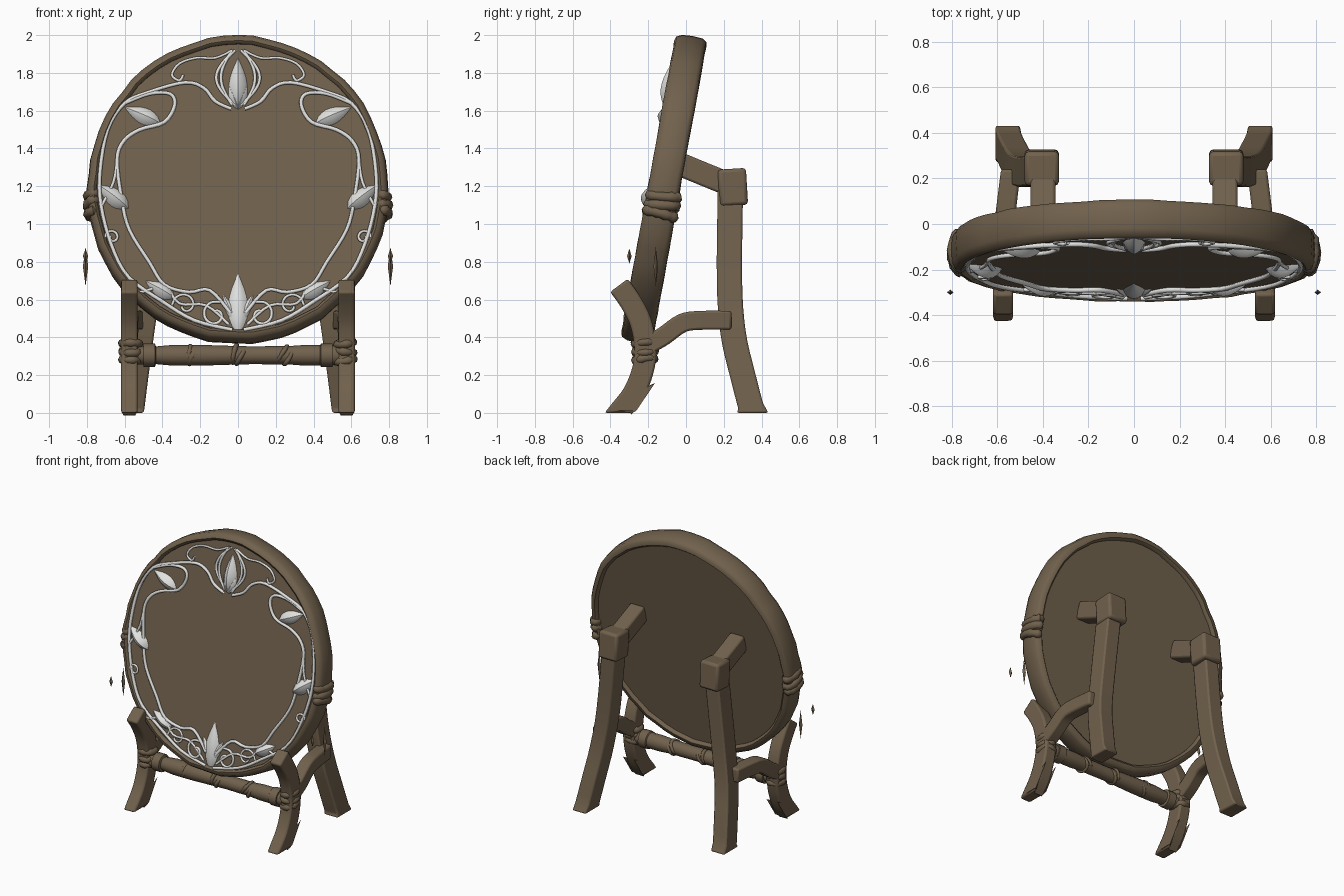
import bpy, bmesh, math, random
from mathutils import Vector, Matrix

random.seed(4)
cube = bpy.data.objects.get("Cube")
if cube:
    bpy.data.objects.remove(cube)


def material(name, rgb):
    m = bpy.data.materials.new(name)
    m.use_nodes = True
    m.diffuse_color = (*rgb, 1)
    m.node_tree.nodes["Principled BSDF"].inputs["Base Color"].default_value = (*rgb, 1)
    return m


BROWN = material("brown_wood", (0.165, 0.12, 0.073))
SILVER = material("pale_silver", (0.75, 0.75, 0.74))

# Frame of the tilted disc: local x across, z up the face, -y towards the front
DISC = Matrix.Translation((0, -0.112, 1.18)) @ Matrix.Rotation(-math.radians(10.3), 4, 'X')
ROUND = Matrix.Diagonal((0.968, 1, 1, 1))


def finish(name, bm, mat, matrix=Matrix(), bevel=0, angle=40):
    bmesh.ops.recalc_face_normals(bm, faces=bm.faces)
    me = bpy.data.meshes.new(name)
    bm.to_mesh(me)
    bm.free()
    me.transform(matrix)
    me.materials.append(mat)
    ob = bpy.data.objects.new(name, me)
    bpy.context.collection.objects.link(ob)
    if bevel:
        mod = ob.modifiers.new("soft_edges", 'BEVEL')
        mod.width, mod.segments, mod.limit_method = bevel, 2, 'ANGLE'
    bpy.ops.object.select_all(action='DESELECT')
    ob.select_set(True)
    bpy.context.view_layer.objects.active = ob
    bpy.ops.object.shade_smooth_by_angle(angle=math.radians(angle))


def bridge(bm, rings, loop=False):
    n = len(rings[0])
    for i in range(len(rings) if loop else len(rings) - 1):
        a, b = rings[i], rings[(i + 1) % len(rings)]
        for j in range(n):
            bm.faces.new((a[j], a[(j + 1) % n], b[(j + 1) % n], b[j]))
    if not loop:
        bm.faces.new(rings[0])
        bm.faces.new(rings[-1])


def spline(pts, steps=4):
    """Smooth path through the points."""
    pts = [Vector(p) for p in pts]
    out = []
    for i in range(len(pts) - 1):
        p0, p1, p2, p3 = pts[max(i - 1, 0)], pts[i], pts[i + 1], pts[min(i + 2, len(pts) - 1)]
        for k in range(steps):
            t = k / steps
            out.append(p1 + (p2 - p0) * t / 2 + (2 * p0 - 5 * p1 + 4 * p2 - p3) * t * t / 2
                       + (3 * p1 - p0 - 3 * p2 + p3) * t ** 3 / 2)
    return out + [pts[-1]]


def beam(name, pts, half_w, half_t):
    """Square timber following a path; a foot on the ground is cut level."""
    path = spline(pts)
    bm = bmesh.new()
    rings = []
    for i, p in enumerate(path):
        d = path[min(i + 1, len(path) - 1)] - path[max(i - 1, 0)]
        n = Vector((0, d.z, -d.y)).normalized() * half_t
        if abs(p.z) < 0.001:
            n = Vector((0, half_t * 1.25, 0))
        w = Vector((half_w, 0, 0))
        rings.append([bm.verts.new(p + q) for q in (w + n, w - n, -w - n, n - w)])
    bridge(bm, rings)
    finish(name, bm, BROWN, bevel=0.012)


def binding(name, matrix, rx, ry, height, count=3, minor=0.022):
    """Stacked, slightly crooked cord turns around a local z axis."""
    bm = bmesh.new()
    for c in range(count):
        z = (c / (count - 1) - 0.5) * (height - 2 * minor)
        tilt = Matrix.Rotation(random.uniform(-0.2, 0.2), 4, 'X') @ Matrix.Rotation(random.uniform(-0.2, 0.2), 4, 'Y')
        rings = []
        for i in range(20):
            a = math.tau * i / 20
            m = minor * random.uniform(0.85, 1.15)
            ring = []
            for j in range(8):
                b = math.tau * j / 8
                r = m * math.cos(b) - minor
                p = tilt @ Vector(((rx + r) * math.cos(a), (ry + r) * math.sin(a), m * math.sin(b)))
                ring.append(bm.verts.new(p + Vector((0, 0, z))))
            rings.append(ring)
        bridge(bm, rings, loop=True)
    finish(name, bm, BROWN, matrix, angle=60)


# Rim: uneven wrapped hoop
bm = bmesh.new()
profile = [(0.77, -0.08), (0.785, -0.092), (0.808, -0.085), (0.822, -0.055), (0.826, 0),
           (0.822, 0.055), (0.808, 0.075), (0.78, 0.08), (0.765, 0.065)]
rings = []
for i in range(64):
    a = math.tau * i / 64
    k = random.uniform(-0.006, 0.004)
    rings.append([bm.verts.new(((r + k) * math.cos(a), y * (1 + 4 * k), (r + k) * math.sin(a)))
                  for r, y in profile])
bridge(bm, rings, loop=True)
finish("rim", bm, BROWN, DISC @ ROUND, angle=50)

# Panel filling the rim
bm = bmesh.new()
bmesh.ops.create_cone(bm, cap_ends=True, segments=64, radius1=0.78, radius2=0.78, depth=0.125,
                      matrix=Matrix.Translation((0, -0.007, 0)) @ Matrix.Rotation(math.pi / 2, 4, 'X'))
finish("panel", bm, BROWN, DISC @ ROUND)


# Ornament: vines and leaves lie on the panel, drawn as (x, height)
def on_face(x, z, out=0.08):
    return Vector((x, -out, (z - 1.195) / 0.984))


def vine(name, pts, side=1, radius=0.011):
    cu = bpy.data.curves.new(name, 'CURVE')
    cu.dimensions = '3D'
    cu.bevel_depth, cu.bevel_resolution = radius, 1
    path = spline([on_face(side * x, z) for x, z in pts])
    sp = cu.splines.new('POLY')
    sp.points.add(len(path) - 1)
    for q, p in zip(sp.points, path):
        q.co = (*(DISC @ p), 1)
    cu.materials.append(SILVER)
    bpy.context.collection.objects.link(bpy.data.objects.new(name, cu))


def leaf(name, a, b, width, side=1, height=0.04):
    a, b = on_face(side * a[0], a[1], 0.068), on_face(side * b[0], b[1], 0.068)
    along = (b - a).normalized()
    across = along.cross(Vector((0, 1, 0)))
    up = Vector((0, -height, 0))
    bm = bmesh.new()
    rings = []
    for i in range(9):
        t = i / 8
        s = max(math.sin(math.pi * t ** 0.8) ** 0.9, 0.03)
        c = a.lerp(b, t)
        w = across * width / 2 * s
        rings.append([bm.verts.new(p) for p in (c + w, c + w * 0.55 + up * s * 0.7, c + up * s,
                                                c - w * 0.55 + up * s * 0.7, c - w)])
    bridge(bm, rings)
    finish(name, bm, SILVER, DISC, angle=35)


def scroll(cx, cz, r, start, turns):
    return [(cx + r * (1 - 0.75 * i / 9) * math.cos(start + turns * i / 9),
             cz + r * (1 - 0.75 * i / 9) * math.sin(start + turns * i / 9)) for i in range(10)]


OUTER = [(.035, 1.61), (.12, 1.65), (.18, 1.72), (.28, 1.75), (.47, 1.7), (.6, 1.64), (.69, 1.5),
         (.73, 1.28), (.725, 1.1), (.67, .89), (.58, .72), (.4, .59), (.23, .49), (.03, .44)]
INNER = [(.6, 1.64), (.47, 1.69), (.36, 1.69), (.335, 1.63), (.39, 1.54), (.52, 1.5), (.605, 1.44),
         (.64, 1.34), (.615, 1.13), (.575, .97), (.47, .8), (.39, .68), (.26, .64), (.15, .65), (.04, .53)]
TENDRIL = [(.03, 1.92), (.12, 1.88), (.22, 1.88), (.31, 1.85), (.35, 1.79), (.31, 1.76), (.29, 1.79)]
for side, tag in ((1, "left"), (-1, "right")):
    vine(f"outer_vine_{tag}", OUTER, side)
    vine(f"inner_vine_{tag}", INNER, side)
    vine(f"top_tendril_{tag}", TENDRIL, side, 0.008)
    vine(f"side_branch_{tag}", [(.64, 1.34), (.66, 1.22), (.72, 1.1)], side, 0.009)
    vine(f"side_curl_{tag}", scroll(.665, .93, .04, 0, 7), side, 0.008)
    vine(f"bottom_curl_{tag}", scroll(.12, .52, .075, 2, -7), side, 0.009)
    vine(f"lower_curl_{tag}", scroll(.28, .57, .07, 0, 6), side, 0.008)
    vine(f"lower_branch_{tag}", [(.58, .72), (.53, .64), (.4, .68)], side, 0.009)
    vine(f"cross_branch_{tag}", [(.38, .68), (.31, .58), (.17, .57), (.05, .47)], side, 0.009)
    leaf(f"upper_leaf_{tag}", (.41, 1.535), (.6, 1.62), .09, side)
    leaf(f"middle_leaf_{tag}", (.58, 1.085), (.74, 1.21), .095, side, 0.05)
    leaf(f"lower_leaf_{tag}", (.335, .61), (.49, .7), .08, side)
    for w, cx in ((.1, 0.015), (.06, 0.03)):
        vine(f"bud_loop_{tag}", [(cx + w * math.sin(math.pi * i / 8), 1.63 + .29 * i / 8) for i in range(9)],
             side, 0.009)
    leaf(f"bottom_petal_{tag}", (.01, .48), (.08, .63), .05, side, 0.02)
    leaf(f"top_petal_{tag}", (0, 1.61), (.05, 1.74), .05, side, 0.03)
leaf("top_bud", (0, 1.61), (0, 1.88), .1, height=0.05)
leaf("bottom_bud", (0, .42), (0, .74), .11, height=0.03)

# Stand: mirrored legs, rails and bindings
for s, tag in ((1, "left"), (-1, "right")):
    beam(f"front_leg_{tag}", [(s * .575, y, z) for y, z in
         ((-.358, 0), (-.28, .1), (-.23, .22), (-.215, .34), (-.24, .48), (-.295, .59), (-.355, .675))], .044, .058)
    beam(f"back_leg_{tag}", [(s * x, y, z) for x, y, z in
         ((.555, .352, 0), (.53, .30, .2), (.5, .25, .42), (.46, .23, .7), (.41, .235, 1.18))], .055, .067)
    beam(f"side_rail_{tag}", [(s * x, y, z) for x, y, z in
         ((.575, -.2, .36), (.575, -.12, .405), (.57, -.02, .475), (.56, .08, .49), (.54, .24, .49))], .044, .05)
    beam(f"upper_arm_{tag}", [(s * .4, y, z) for y, z in ((-.04, 1.32), (.08, 1.27), (.24, 1.205))], .055, .062)

    bm = bmesh.new()
    bmesh.ops.create_cube(bm, size=1, matrix=Matrix.Translation((s * .405, .248, 1.195))
                          @ Matrix.Rotation(0.06, 4, 'X') @ Matrix.Diagonal((.15, .15, .195, 1)))
    finish(f"joint_block_{tag}", bm, BROWN, bevel=0.018)

    binding(f"leg_binding_{tag}", Matrix.Translation((s * .568, -.218, .325)), .067, .073, .13)
    binding(f"rim_clasp_{tag}", DISC @ Matrix.Translation((s * .768, 0, -.08)), .052, .098, .15, 3, 0.028)

    # Loose slivers beside the rim
    for y, z, h in ((-.16, .775, .21), (-.3, .83, .08)):
        bm = bmesh.new()
        for turn in (0, math.pi):
            bmesh.ops.create_cone(bm, segments=4, radius1=.02, radius2=0, depth=h / 2,
                                  matrix=Matrix.Rotation(turn, 4, 'X') @ Matrix.Translation((0, 0, h / 4)))
        finish(f"sliver_{tag}", bm, BROWN, Matrix.Translation((s * .807, y, z)) @ Matrix.Diagonal((.7, .6, 1, 1)))

# Crossbar: lumpy wrapped pole with end collars
bm = bmesh.new()
rings = []
for x in [-.57, -.5, -.499, -.44, -.435] + [i * .087 for i in range(-4, 5)] + [.435, .44, .499, .5, .57]:
    r = .062 if .437 < abs(x) < .4995 else random.uniform(.046, .055)
    rings.append([bm.verts.new((x, -.22 + r * math.cos(math.tau * j / 12), .305 + r * math.sin(math.tau * j / 12)))
                  for j in range(12)])
bridge(bm, rings)
finish("crossbar", bm, BROWN)
for x in (-.25, 0, .25):
    binding("crossbar_wrap", Matrix.Translation((x, -.22, .305)) @ Matrix.Rotation(math.pi / 2 + .4, 4, 'Y'),
            .058, .057, .06, 2, 0.012)
